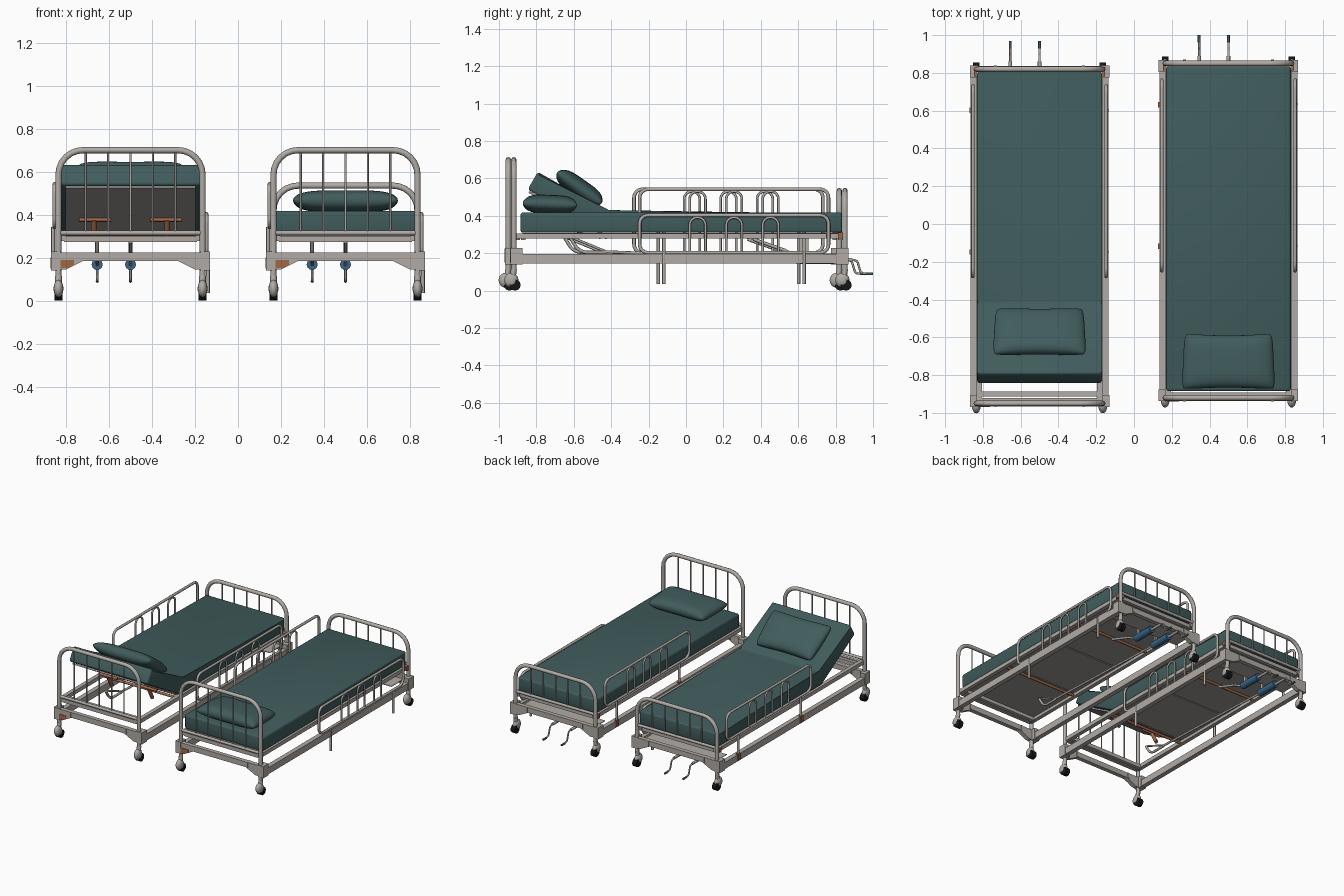
import bpy, bmesh, math
from mathutils import Vector, Matrix

if "Cube" in bpy.data.objects:
    bpy.data.objects.remove(bpy.data.objects["Cube"])


def mat(name, c):
    m = bpy.data.materials.new(name)
    m.diffuse_color = (*c, 1)
    m.use_nodes = True
    m.node_tree.nodes["Principled BSDF"].inputs["Base Color"].default_value = m.diffuse_color
    return m


METAL = mat("painted_metal", (0.44, 0.41, 0.38))
TEAL = mat("teal_vinyl", (0.052, 0.107, 0.108))
DARK = mat("grey_panel", (0.33, 0.31, 0.295))
RUST = mat("rust_brown", (0.36, 0.135, 0.06))
BLUE = mat("blue_housing", (0.04, 0.13, 0.25))
BLACK = mat("black_rubber", (0.008, 0.008, 0.008))
OFF = Vector((0, 0, 0))  # current bed origin


def finish(bm, name, m, smooth=None):
    bmesh.ops.recalc_face_normals(bm, faces=bm.faces)
    me = bpy.data.meshes.new(name)
    bm.to_mesh(me)
    bm.free()
    me.materials.append(m)
    o = bpy.data.objects.new(name, me)
    o.location = OFF
    bpy.context.collection.objects.link(o)
    if smooth:
        me.shade_smooth()
        me.set_sharp_from_angle(angle=math.radians(smooth))
    return o


def box(name, m, x, y, z):
    """Box from (min, max) ranges."""
    bm = bmesh.new()
    r = [sorted(v) for v in (x, y, z)]
    bmesh.ops.create_cube(bm, size=1)
    for v in bm.verts:
        v.co = Vector([(a + b) / 2 + v.co[i] * (b - a) for i, (a, b) in enumerate(r)])
    return finish(bm, name, m)


def ellipsoid(name, m, c, r):
    bm = bmesh.new()
    bmesh.ops.create_uvsphere(bm, u_segments=16, v_segments=10, radius=1)
    bm.transform(Matrix.Translation(c) @ Matrix.Diagonal((*r, 1)))
    return finish(bm, name, m, 80)


def fillet(pts, r, closed=False, n=6):
    pts = [Vector(p) for p in pts]
    out = []
    for i, p in enumerate(pts):
        if r == 0 or (not closed and i in (0, len(pts) - 1)):
            out.append(p)
            continue
        a, b = pts[i - 1] - p, pts[(i + 1) % len(pts)] - p
        k = min(r, a.length * 0.49, b.length * 0.49)
        s, e = p + a.normalized() * k, p + b.normalized() * k
        w = 0.72  # middle weight gives a near-circular corner
        for j in range(n + 1):
            t = j / n
            c0, c1, c2 = (1 - t) ** 2, 2 * t * (1 - t) * w, t * t
            out.append((s * c0 + p * c1 + e * c2) / (c0 + c1 + c2))
    return out


def tube(name, m, pts, rad, corner=0.0, closed=False, res=2):
    """Round tube swept along a path with rounded corners."""
    cu = bpy.data.curves.new(name, 'CURVE')
    cu.dimensions = '3D'
    cu.bevel_depth, cu.bevel_resolution, cu.use_fill_caps = rad, res, True
    path = fillet(pts, corner, closed)
    sp = cu.splines.new('POLY')
    sp.points.add(len(path) - 1)
    for q, p in zip(sp.points, path):
        q.co = (*p, 1)
    sp.use_cyclic_u = closed
    tmp = bpy.data.objects.new(name + "_path", cu)
    bpy.context.collection.objects.link(tmp)
    me = bpy.data.meshes.new_from_object(tmp.evaluated_get(bpy.context.evaluated_depsgraph_get()))
    bpy.data.objects.remove(tmp)
    bm = bmesh.new()
    bm.from_mesh(me)
    return finish(bm, name, m, 50)


def prism(name, m, profile, axis, a, b, bevel=0.0):
    """Extrude a 2D profile: axis 'x' takes (y, z) points, axis 'y' takes (x, z)."""
    bm = bmesh.new()
    def P(p, t):
        return (t, p[0], p[1]) if axis == 'x' else (p[0], t, p[1])
    lo = [bm.verts.new(P(p, a)) for p in profile]
    hi = [bm.verts.new(P(p, b)) for p in profile]
    bm.faces.new(lo)
    bm.faces.new(hi[::-1])
    for i in range(len(lo)):
        j = (i + 1) % len(lo)
        bm.faces.new((lo[i], lo[j], hi[j], hi[i]))
    if bevel:
        bmesh.ops.bevel(bm, geom=bm.edges[:], offset=bevel, segments=3, profile=0.5, affect='EDGES')
    return finish(bm, name, m, 35 if bevel else None)


def pillow(loc, tilt):
    bm = bmesh.new()
    for s in (1, -1):
        g = bmesh.ops.create_grid(bm, x_segments=28, y_segments=20, size=1)
        for v in g['verts']:
            u, w = (math.sin(t * math.pi / 2) for t in v.co.xy)  # denser at the rim
            h = max(0, (1 - u ** 4) * (1 - w ** 4)) ** 0.45
            c = 1 - 0.045 * abs(u * w) ** 6  # rounded corners
            v.co = Vector((0.24 * u * c * (1 - 0.03 * w),
                           0.15 * w * c * (1 - 0.08 * (1 - u * u)), s * 0.05 * h))
    bmesh.ops.remove_doubles(bm, verts=bm.verts, dist=0.0003)
    bm.transform(Matrix.Translation(loc) @ Matrix.Rotation(math.radians(tilt), 4, 'X'))
    finish(bm, "pillow", TEAL, 80)


HEAD, FOOT = -0.92, 0.85


def end_board(name, y, top):
    # arched tube with posts, lower rail and thin rods
    tube(name + "_arch", METAL, [(-0.335, y, 0.1), (-0.335, y, top), (0.335, y, top), (0.335, y, 0.1)],
         0.0145, 0.115)
    tube(name + "_rail", METAL, [(-0.335, y, 0.315), (0.335, y, 0.315)], 0.011)
    for i in range(-2, 3):
        tube(name + "_rod", METAL, [(i * 0.104, y, 0.315), (i * 0.104, y, top)], 0.005)
    # arched lower cross beam
    prism(name + "_beam", METAL, [(-0.33, 0.225), (0.33, 0.225), (0.33, 0.145), (0.30, 0.145), (0.22, 0.185),
                                  (-0.22, 0.185), (-0.30, 0.145), (-0.33, 0.145)], 'y', y - 0.016, y + 0.016)
    d = 1 if y < 0 else -1
    for s in (-1, 1):
        box("corner_bracket", METAL, (s * 0.325, s * 0.369), (y - 0.018 * d, y + 0.045 * d), (0.14, 0.228))
        box("beam_lug", METAL, (s * 0.225, s * 0.24), (y - 0.02, y + 0.02), (0.185, 0.225))
        # caster
        x = s * 0.335
        tube("caster_stem", METAL, [(x, y, 0.115), (x, y - 0.008, 0.06)], 0.016)
        ellipsoid("caster_cover", METAL, (x, y - 0.014, 0.056), (0.023, 0.038, 0.04))
        tube("caster_wheel", BLACK, [(x - 0.018, y + 0.006, 0.03), (x + 0.018, y + 0.006, 0.03)], 0.03, res=4)
    # rust gusset, head left and foot right
    prism("rust_gusset", RUST, [(-0.325 * d, 0.15), (-0.29 * d, 0.152), (-0.262 * d, 0.168),
                                (-0.262 * d, 0.188), (-0.325 * d, 0.188)], 'y', y - 0.02, y + 0.0)


def side_rail(s, z0):
    # guard rail loop with three inverted U hoops
    x, c = s * 0.353, 0.257
    z1 = z0 + 0.2
    tube("guard_rail", METAL, [(x, c - 0.505, z0), (x, c + 0.505, z0), (x, c + 0.505, z1), (x, c - 0.505, z1)],
         0.0095, 0.045, True)
    for k in (-0.195, 0, 0.195):
        tube("guard_hoop", METAL, [(x, c + k - 0.042, z0), (x, c + k - 0.042, z1 - 0.012),
                                   (x, c + k + 0.042, z1 - 0.012), (x, c + k + 0.042, z0)], 0.007, 0.04)
    for k in (-0.375, 0.375):
        tube("guard_post", METAL, [(s * 0.36, c + k, z0), (s * 0.36, c + k, z0 - 0.168)], 0.009)
        if s < 0:
            box("guard_clamp", RUST, (-0.372, -0.35), (c + k - 0.014, c + k + 0.014), (0.15, 0.2))


def bed(cx, dy, raised):
    global OFF
    OFF = Vector((cx, dy, 0))
    end_board("headboard", HEAD, 0.70)
    end_board("footboard", FOOT, 0.535)
    for s in (-1, 1):
        box("lower_side_beam", METAL, (s * 0.33, s * 0.365), (HEAD, FOOT), (0.145, 0.195))
        box("frame_side_bar", METAL, (s * 0.305, s * 0.335), (HEAD, FOOT), (0.278, 0.307))
        box("foot_rust_patch", RUST, (s * 0.33, s * 0.347), (FOOT - 0.038, FOOT - 0.012), (0.278, 0.31))
    for y in (HEAD + 0.015, HEAD + 0.05, FOOT - 0.025):
        box("frame_cross_bar", METAL, (-0.31, 0.31), (y - 0.013, y + 0.013), (0.272, 0.3))
    side_rail(-1, 0.342)
    side_rail(1, 0.203)
    # mattress, platform and pillow
    y0, y1, hy, zb, th = -0.885, 0.835, -0.415, 0.31, 0.108
    if raised:
        a = math.radians(30)
        def up(d, h):
            return (hy - d * math.cos(a) + h * math.sin(a), zb + d * math.sin(a) + h * math.cos(a))
        k = th * math.tan(a / 2)
        prof = [(y1, zb), (y1, zb + th), (hy + k, zb + th), up(0.463, th), up(0.463, 0), (hy, zb)]
        prism("back_panel", DARK, [up(0, -0.002), up(0.45, -0.002), up(0.45, -0.014), up(0, -0.014)],
              'x', -0.302, 0.302)
        e = up(0.17, -0.022)
        for s in (-1, 1):
            tube("back_strut", RUST, [(s * 0.17, -0.525, 0.285), (s * 0.17, *e)], 0.013)
            tube("back_strut_bar", RUST, [(s * 0.09, *e), (s * 0.24, *e)], 0.009)
        pillow((0, -0.54, 0.549), -35)
    else:
        prof = [(y1, zb), (y1, zb + th), (y0, zb + th), (y0, zb)]
        box("back_panel", DARK, (-0.302, 0.302), (y0 + 0.01, hy), (0.297, 0.309))
        pillow((0, -0.728, 0.462), -2)
    prism("mattress", TEAL, prof, 'x', -0.33, 0.33, 0.013)
    box("seat_panel", DARK, (-0.302, 0.302), (hy + 0.005, 0.04), (0.297, 0.309))
    box("leg_panel", DARK, (-0.302, 0.302), (0.05, y1 - 0.02), (0.297, 0.309))
    # lifting mechanism under the platform
    for y in (-0.43, 0.36):
        tube("pivot_bar", RUST, [(-0.305, y, 0.286), (0.305, y, 0.286)], 0.01)
    tube("back_lift_arm", METAL, [(-0.155, -0.62, 0.285), (-0.155, -0.57, 0.205), (-0.155, -0.43, 0.205)],
         0.009, 0.04)
    tube("back_lift_link", METAL, [(-0.155, -0.6, 0.28), (-0.155, -0.43, 0.21)], 0.007)
    tube("knee_link", METAL, [(0, 0.36, 0.275), (0, 0.53, 0.215)], 0.009)
    # cranks
    box("foot_tray", METAL, (-0.305, 0.305), (0.69, 0.835), (0.195, 0.2))
    for x, yend, zend in ((-0.155, -0.43, 0.208), (0, 0.53, 0.215)):
        tube("crank_housing", BLUE, [(x, 0.62, 0.168), (x, 0.79, 0.168)], 0.026, res=3)
        tube("push_rod", METAL, [(x, yend, zend), (x, 0.62, 0.168)], 0.008)
        box("housing_hanger", METAL, (x - 0.006, x + 0.006), (0.635, 0.655), (0.18, 0.3))
        tube("crank_sleeve", METAL, [(x, 0.74, 0.165), (x, 0.89, 0.165)], 0.01)
        tube("crank_arm", METAL, [(x, 0.88, 0.165), (x, 0.915, 0.162), (x, 0.935, 0.093), (x, 0.985, 0.09)],
             0.006, 0.015)
        tube("crank_grip", TEAL, [(x, 0.96, 0.09), (x, 1.0, 0.09)], 0.0075)


bed(-0.5, -0.03, True)
bed(0.5, 0.0, False)
